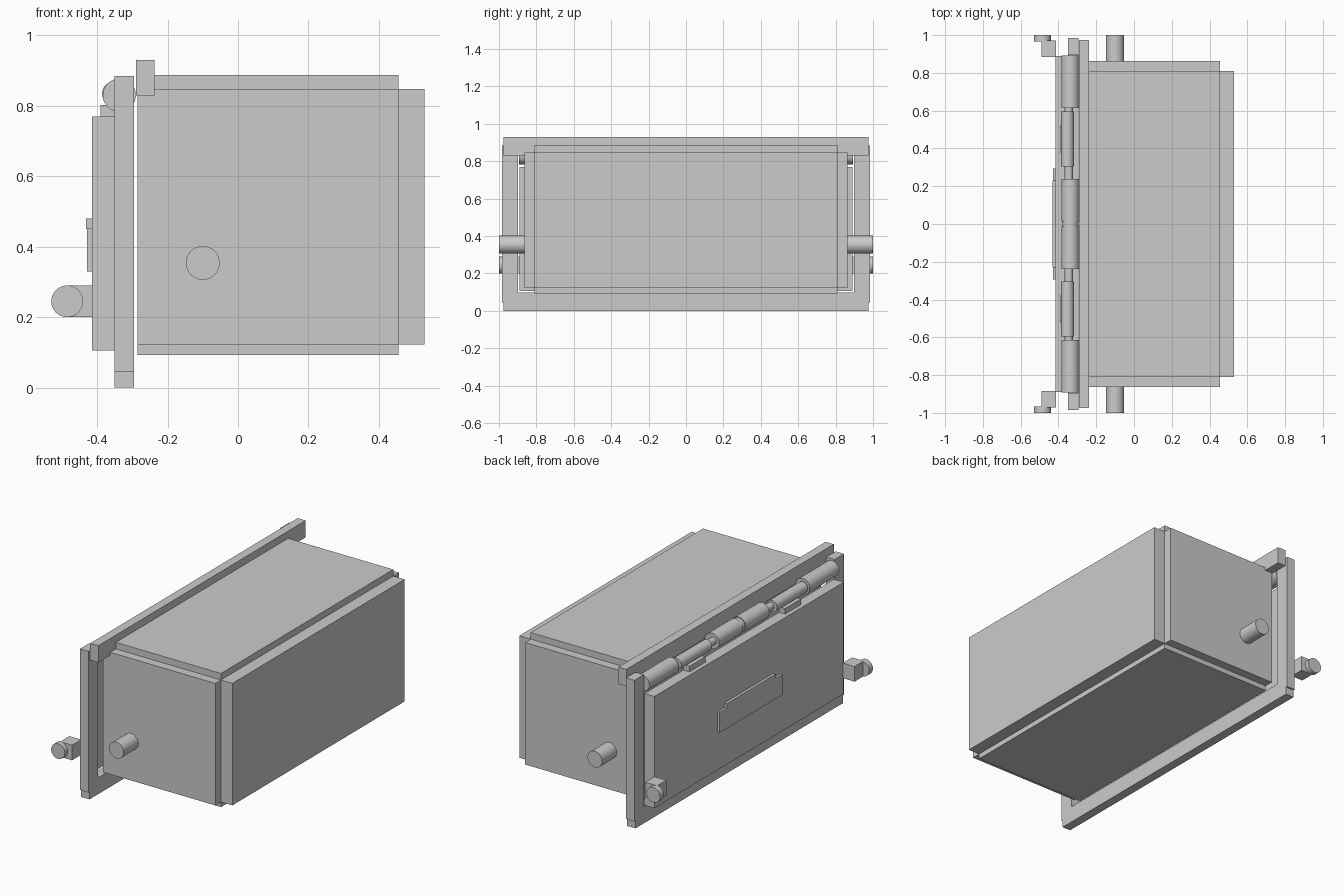
import bpy, bmesh, math
from mathutils import Matrix

if "Cube" in bpy.data.objects:
    bpy.data.objects.remove(bpy.data.objects["Cube"])

grey = bpy.data.materials.new("light_grey")
grey.diffuse_color = (0.6, 0.6, 0.6, 1)
grey.use_nodes = True
grey.node_tree.nodes["Principled BSDF"].inputs["Base Color"].default_value = grey.diffuse_color


def finish(bm, name):
    mesh = bpy.data.meshes.new(name)
    bm.to_mesh(mesh)
    bm.free()
    mesh.materials.append(grey)
    ob = bpy.data.objects.new(name, mesh)
    bpy.context.collection.objects.link(ob)
    return ob


def box(name, x, y, z):
    """Box from (min, max) ranges."""
    bm = bmesh.new()
    bmesh.ops.create_cube(bm, size=1)
    for v in bm.verts:
        for i, (a, b) in enumerate((x, y, z)):
            v.co[i] = a if v.co[i] < 0 else b
    return finish(bm, name)


def rod(name, x, z, r, y0, y1, sides=48):
    """Smooth cylinder along y."""
    bm = bmesh.new()
    m = Matrix.Translation((x, (y0 + y1) / 2, z)) @ Matrix.Rotation(math.pi / 2, 4, 'X')
    bmesh.ops.create_cone(bm, cap_ends=True, segments=sides, radius1=r, radius2=r,
                          depth=abs(y1 - y0), matrix=m)
    for f in bm.faces:
        f.smooth = len(f.verts) == 4
    for e in bm.edges:
        e.smooth = all(len(f.verts) == 4 for f in e.link_faces)
    return finish(bm, name)


# Container body: crossing slabs leave stepped corners
box("body_top_bottom", (-0.285, 0.455), (-0.81, 0.81), (0.092, 0.887))
box("body_sides", (-0.285, 0.455), (-0.863, 0.863), (0.122, 0.848))
box("body_back", (-0.28, 0.53), (-0.81, 0.81), (0.122, 0.848))

# Frame rails
box("bottom_rail", (-0.35, -0.295), (-0.975, 0.975), (0, 0.098))
box("top_rail", (-0.29, -0.237), (-0.975, 0.975), (0.83, 0.93))

# Door and stepped handle plate
box("door", (-0.415, -0.35), (-0.89, 0.89), (0.105, 0.77))
box("plate_lower", (-0.428, -0.414), (-0.295, 0.295), (0.33, 0.452))
box("plate_upper", (-0.431, -0.414), (-0.23, 0.23), (0.45, 0.48))

# Hinge pin and centre collar
rod("hinge_pin", -0.345, 0.833, 0.022, -0.88, 0.88, 24)
rod("hinge_collar", -0.337, 0.83, 0.042, -0.014, 0.014)

# Parts repeated at both ends
for s, side in ((-1, "front"), (1, "rear")):
    def span(a, b):
        return tuple(sorted((s * a, s * b)))

    box(side + "_post", (-0.35, -0.295), span(0.897, 0.985), (0.045, 0.885))
    rod(side + "_trunnion", -0.1, 0.354, 0.048, *span(0.85, 1.0))
    rod(side + "_end_knuckle", -0.337, 0.83, 0.047, *span(0.615, 0.893))
    rod(side + "_inner_knuckle", -0.352, 0.835, 0.034, *span(0.305, 0.595))
    rod(side + "_middle_knuckle", -0.337, 0.83, 0.047, *span(0.014, 0.237))
    box(side + "_hinge_tab", (-0.39, -0.35), span(0.375, 0.525), (0.765, 0.803))
    box(side + "_latch_block", (-0.49, -0.412), span(0.885, 0.972), (0.2, 0.29))
    rod(side + "_latch_roller", -0.485, 0.245, 0.045, *span(0.965, 1.0))
